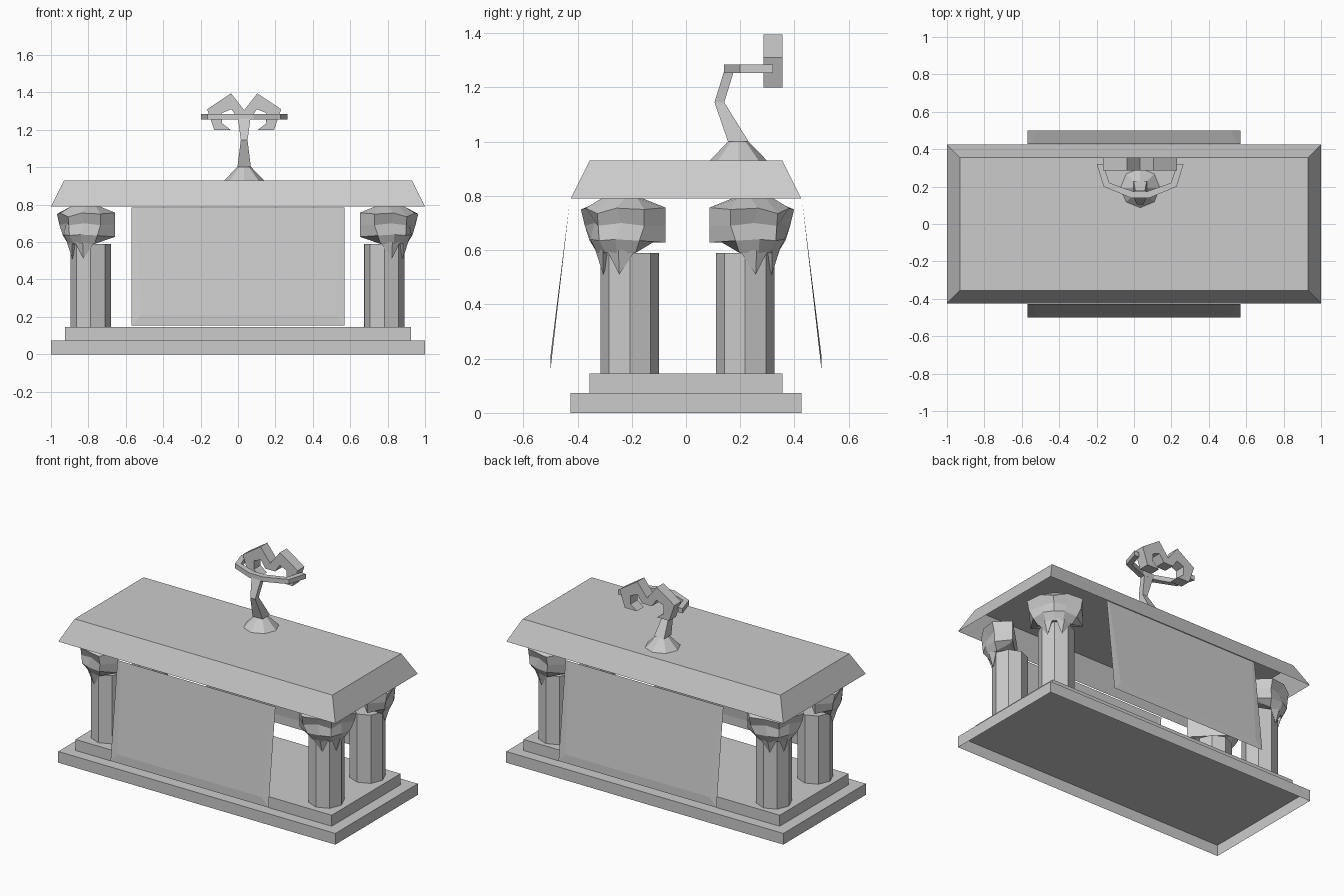
import bpy
import bmesh
import math

cube = bpy.data.objects.get("Cube")
if cube:
    bpy.data.objects.remove(cube, do_unlink=True)

stone = bpy.data.materials.new("grey_stone")
GREY = (0.6, 0.6, 0.6, 1)
stone.diffuse_color = GREY
stone.use_nodes = True
stone.node_tree.nodes["Principled BSDF"].inputs["Base Color"].default_value = GREY


def finish(name, bm, fix_normals=True):
    if fix_normals:
        bmesh.ops.recalc_face_normals(bm, faces=bm.faces)
    mesh = bpy.data.meshes.new(name)
    bm.to_mesh(mesh)
    bm.free()
    mesh.materials.append(stone)
    ob = bpy.data.objects.new(name, mesh)
    bpy.context.collection.objects.link(ob)
    return ob


def loft(name, rings, cap_start=True, cap_end=True):
    """Skin a list of equal-length closed rings of points."""
    bm = bmesh.new()
    loops = [[bm.verts.new(p) for p in ring] for ring in rings]
    n = len(loops[0])
    for a, b in zip(loops, loops[1:]):
        for i in range(n):
            j = (i + 1) % n
            bm.faces.new((a[i], a[j], b[j], b[i]))
    if cap_start:
        bm.faces.new(loops[0][::-1])
    if cap_end:
        bm.faces.new(loops[-1])
    return finish(name, bm)


def rect(hx, hy, z, y=0.0, x=0.0):
    return [(x - hx, y - hy, z), (x + hx, y - hy, z),
            (x + hx, y + hy, z), (x - hx, y + hy, z)]


def octagon(x, y, z, r):
    return [(x + r * math.cos(k * math.pi / 4), y + r * math.sin(k * math.pi / 4), z)
            for k in range(8)]


# Stepped plinth and table slab, hollow underneath
loft("lower_step", [rect(1, 0.425, 0), rect(1, 0.425, 0.073)], cap_start=False)
loft("upper_step", [rect(0.925, 0.355, 0.073), rect(0.925, 0.355, 0.145)], cap_start=False)
loft("table_slab", [rect(1, 0.425, 0.79), rect(0.93, 0.355, 0.93)], cap_start=False)


# Hanging cloths with a slightly raised centre
def cloth(name, side):
    bm = bmesh.new()

    def point(x, z, lift=0.0):
        y = 0.428 + 0.072 * (0.785 - z) / 0.63 + lift
        return bm.verts.new((x, side * y, z))

    outer = [point(-0.57, 0.785), point(-0.57, 0.155), point(0.57, 0.155), point(0.57, 0.785)]
    inner = [point(-0.55, 0.785), point(-0.52, 0.21, 0.006),
             point(0.52, 0.21, 0.006), point(0.55, 0.785)]
    faces = [inner] + [[outer[i], outer[i + 1], inner[i + 1], inner[i]] for i in range(3)]
    for f in faces:
        bm.faces.new(f if side < 0 else f[::-1])
    finish(name, bm, fix_normals=False)


cloth("front_cloth", -1)
cloth("back_cloth", 1)

# Carved head outlines from the top down: (forward, sideways, height), one half
HEAD = [
    [(0.11, 0, 0.79), (0.09, 0.06, 0.79), (0.04, 0.08, 0.79), (-0.01, 0.06, 0.79)],
    [(0.17, 0, 0.735), (0.15, 0.08, 0.755), (0.09, 0.165, 0.75), (-0.03, 0.155, 0.757)],
    [(0.165, 0, 0.69), (0.115, 0.07, 0.70), (0.08, 0.155, 0.69), (-0.03, 0.155, 0.69)],
    [(0.16, 0, 0.635), (0.14, 0.065, 0.64), (0.08, 0.13, 0.635), (-0.03, 0.155, 0.628)],
    [(0.125, 0, 0.59), (0.12, 0.05, 0.59), (0.07, 0.1, 0.59), (-0.01, 0.11, 0.628)],
]


# Columns with a carved head facing each outer corner
def column(name, cx, cy):
    loft(name + "_column", [octagon(cx, cy, 0.145, 0.108), octagon(cx, cy, 0.59, 0.108)])
    sx, sy = math.copysign(math.sqrt(0.5), cx), math.copysign(math.sqrt(0.5), cy)

    def place(p):
        f, w, z = p
        return (cx + sx * (f + w), cy + sy * (f - w), z)

    def mirrored(half):
        return half + [(f, -w, z) for f, w, z in reversed(half[1:])]

    loft(name + "_capital", [[place(p) for p in mirrored(half)] for half in HEAD])
    for side, label in ((1, "outer"), (-1, "inner")):
        top = [(0.13, 0.01, 0.6), (0.12, 0.06, 0.6), (0.07, 0.1, 0.6), (0.07, 0.02, 0.6)]
        bm = bmesh.new()
        ring = [bm.verts.new(place((f, side * w, z))) for f, w, z in top]
        tip = bm.verts.new(place((0.097, side * 0.042, 0.51)))
        bm.faces.new(ring)
        for i in range(4):
            bm.faces.new((ring[i], ring[(i + 1) % 4], tip))
        finish(f"{name}_{label}_fang", bm)


for x, x_name in ((-0.788, "right"), (0.783, "left")):
    for y, y_name in ((-0.207, "front"), (0.218, "back")):
        column(f"{y_name}_{x_name}", x, y)

# Ornament: flared foot and bent neck
MID = 0.033
loft("ornament_foot", [octagon(MID, 0.193, 0.93, 0.106), octagon(MID, 0.193, 1.0, 0.038)],
     cap_start=False)
loft("ornament_neck", [
    rect(0.036, 0.038, 1.0, 0.193, MID),
    rect(0.018, 0.018, 1.145, 0.123, MID),
    rect(0.034, 0.018, 1.265, 0.16, MID)])


def mirror_outline(half):
    return half + [(-u, v) for u, v in reversed(half) if u]


# Ornament: curved tray with its open side to the back
tray = mirror_outline([(-0.05, 0.14), (-0.195, 0.2), (-0.232, 0.32),
                       (-0.198, 0.32), (-0.165, 0.22), (-0.04, 0.175)])
loft("ornament_crescent", [[(MID + u, v, z) for u, v in tray] for z in (1.254, 1.285)])

# Ornament: twin-peaked hooked crest
crest = mirror_outline([(0, 1.305), (-0.07, 1.395), (-0.198, 1.31), (-0.16, 1.2),
                        (-0.073, 1.2), (-0.118, 1.235), (-0.118, 1.29),
                        (-0.068, 1.31), (-0.035, 1.262), (0, 1.262)])
loft("ornament_crest", [[(MID + u, y, v) for u, v in crest] for y in (0.285, 0.355)])
